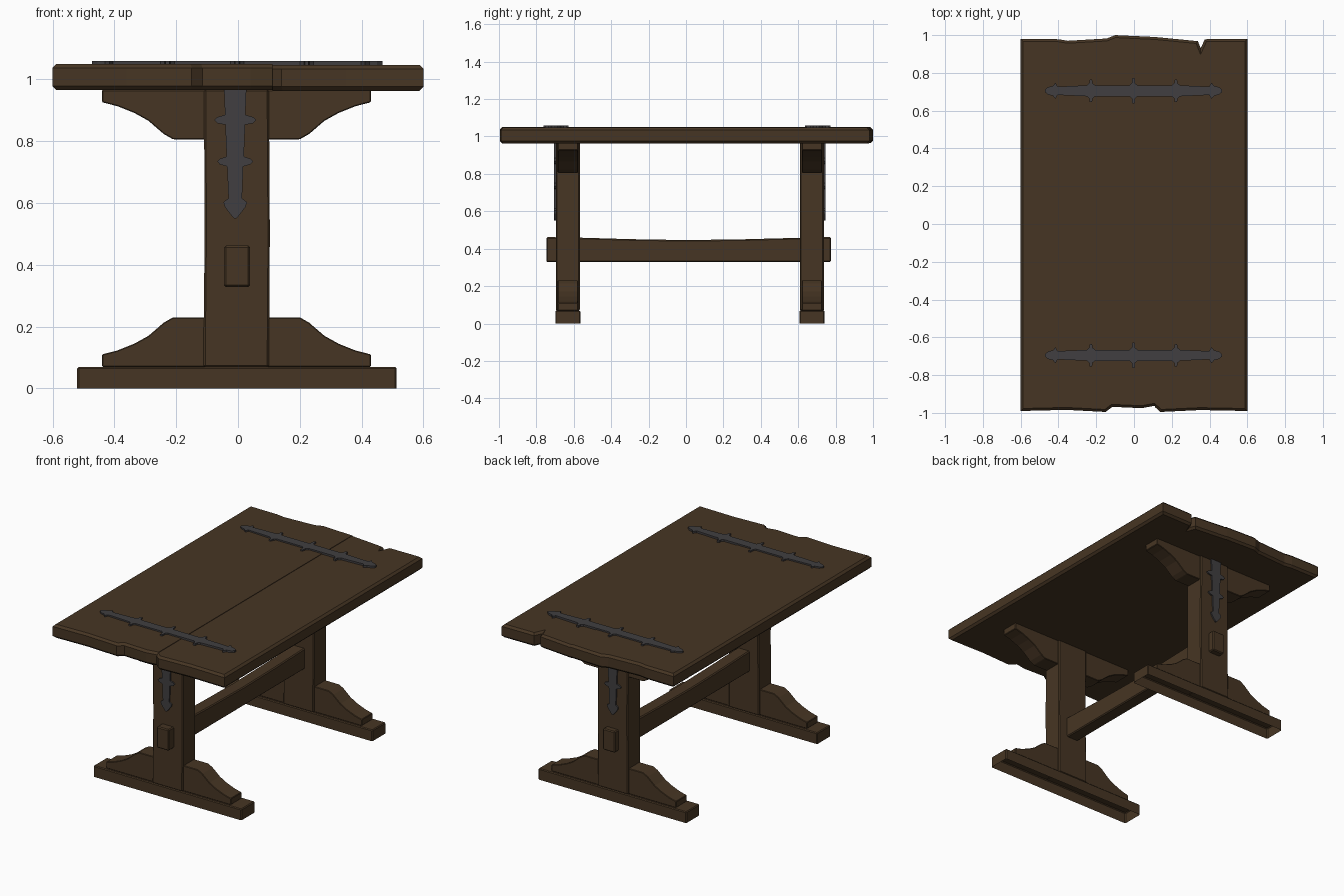
import bpy, bmesh
from mathutils import Vector

if "Cube" in bpy.data.objects:
    bpy.data.objects.remove(bpy.data.objects["Cube"])


def material(name, col):
    m = bpy.data.materials.new(name)
    m.diffuse_color = (*col, 1)
    m.use_nodes = True
    m.node_tree.nodes["Principled BSDF"].inputs["Base Color"].default_value = m.diffuse_color
    return m


WOOD = material("dark oak wood", (0.062, 0.036, 0.017))
IRON = material("grey wrought iron", (0.052, 0.049, 0.052))


def prism(name, pts, axis, lo, hi, mat, bevel=0.0, keep=None, open_bottom=False):
    """Extrude a 2D outline along an axis and chamfer its edges."""
    def place(p, t):
        u, v = p
        return Vector({'x': (t, u, v), 'y': (u, t, v), 'z': (u, v, t)}[axis])
    bm = bmesh.new()
    a = [bm.verts.new(place(p, lo)) for p in pts]
    b = [bm.verts.new(place(p, hi)) for p in pts]
    n = len(pts)
    bm.faces.new(a)
    bm.faces.new(b)
    for i in range(n):
        j = (i + 1) % n
        bm.faces.new((a[i], a[j], b[j], b[i]))
    bmesh.ops.recalc_face_normals(bm, faces=bm.faces[:])
    if bevel:
        edges = [e for e in bm.edges if e.calc_face_angle(0) > 0.5 and (keep is None or keep(e))]
        bmesh.ops.bevel(bm, geom=edges, offset=bevel, segments=1, affect='EDGES',
                        profile=0.5, clamp_overlap=False)
    if open_bottom:
        low = [f for f in bm.faces if f.normal.z < -0.5]
        bmesh.ops.delete(bm, geom=low, context='FACES')
    me = bpy.data.meshes.new(name)
    bm.to_mesh(me)
    bm.free()
    me.materials.append(mat)
    ob = bpy.data.objects.new(name, me)
    bpy.context.collection.objects.link(ob)
    return ob


def rect(u0, u1, v0, v1):
    return [(u0, v0), (u1, v0), (u1, v1), (u0, v1)]


# Table top: two slabs with uneven sawn ends, meeting at a seam
SEAM = 0.112


def outer_rim(e):
    p, q = e.verts[0].co, e.verts[1].co
    at_seam = abs(p.x - SEAM) < 1e-4 and abs(q.x - SEAM) < 1e-4
    return abs(p.z - q.z) < 1e-4 and not at_seam


left = [(-0.6, -0.99), (-0.36, -0.984), (-0.15, -0.995), (-0.115, -0.968), (0.04, -0.975),
        (SEAM, -0.962), (SEAM, 0.99), (-0.1, 1.0), (-0.145, 0.982), (-0.35, 0.97),
        (-0.4, 0.978), (-0.6, 0.98)]
right = [(SEAM, -0.97), (0.14, -0.995), (0.35, -0.985), (0.6, -0.99), (0.6, 0.98),
         (0.375, 0.978), (0.353, 0.93), (0.338, 0.968), (SEAM, 0.99)]
prism("tabletop_left_planks", left, 'z', 0.965, 1.05, WOOD, 0.013, outer_rim)
prism("tabletop_right_planks", right, 'z', 0.963, 1.047, WOOD, 0.013, outer_rim)

# Curved brace outline: (distance from centre, height above base)
curve = [(0.435, 0.0), (0.435, 0.04), (0.385, 0.053), (0.33, 0.075), (0.285, 0.1),
         (0.235, 0.143), (0.205, 0.16)]


def brace_outline(base, sign):
    half = [(-0.005 + d, base + sign * h) for d, h in curve]
    other = [(-0.005 - d, base + sign * h) for d, h in reversed(curve)]
    return half + other


def strap_outline(stations, flip=False, centre=0.0):
    """Symmetric outline from (position, half width) stations."""
    side = [(s, centre + w) for s, w in stations] + \
           [(s, centre - w) for s, w in reversed(stations)]
    return [(v, u) for u, v in side] if flip else side


# Hanging strap with three pairs of barbs and a spear tip
hang = [(0.966, 0.036), (0.885, 0.033), (0.878, 0.058), (0.868, 0.068), (0.858, 0.058),
        (0.853, 0.032), (0.75, 0.028), (0.743, 0.05), (0.734, 0.058), (0.725, 0.05),
        (0.718, 0.026), (0.615, 0.022), (0.603, 0.038), (0.588, 0.034), (0.565, 0.017),
        (0.55, 0.004)]

# Long top strap: three pairs of barbs and a spear tip at each end
bar = [(-0.472, 0.006), (-0.455, 0.02), (-0.43, 0.026), (-0.415, 0.043), (-0.405, 0.022)]
for c, h in ((-0.228, 0.06), (-0.003, 0.068), (0.222, 0.06)):
    bar += [(c - 0.022, 0.029), (c - 0.009, 0.04), (c - 0.006, h),
            (c + 0.006, h), (c + 0.009, 0.04), (c + 0.022, 0.029)]
bar += [(0.398, 0.022), (0.41, 0.043), (0.425, 0.026), (0.45, 0.02), (0.467, 0.006)]

# Two trestle ends with their ironwork
for side, y, s, strap_y in (("front", -0.632, -1, -0.695), ("back", 0.673, 1, 0.705)):
    prism(side + "_foot", rect(-0.52, 0.513, 0, 0.07), 'y', y - 0.067, y + 0.067,
          WOOD, 0.005, lambda e: max(v.co.z for v in e.verts) > 0.03, True)
    prism(side + "_post", [(-0.112, 0.068), (0.1, 0.068), (0.103, 0.5), (0.1, 0.968),
                           (-0.11, 0.968), (-0.108, 0.5)],
          'y', y - 0.064, y + 0.064, WOOD, 0.006)
    prism(side + "_lower_brace", brace_outline(0.07, 1), 'y', y - 0.054, y + 0.054, WOOD, 0.003)
    prism(side + "_upper_brace", brace_outline(0.966, -1), 'y', y - 0.054, y + 0.054, WOOD, 0.003)
    face = y + s * 0.064
    prism(side + "_hanging_strap", strap_outline(hang, True, -0.009), 'y',
          min(face - s * 0.004, face + s * 0.009), max(face - s * 0.004, face + s * 0.009), IRON)
    prism(side + "_top_strap", strap_outline(bar, False, strap_y), 'z', 1.046, 1.059, IRON)

# Stretcher beam with a slight sag, passing through both posts
beam = [(-0.747, 0.328), (0.775, 0.328), (0.775, 0.462), (0.6, 0.458), (0.3, 0.45),
        (0.0, 0.446), (-0.3, 0.451), (-0.57, 0.459), (-0.747, 0.462)]
prism("stretcher_beam", beam, 'x', -0.045, 0.039, WOOD, 0.006)
